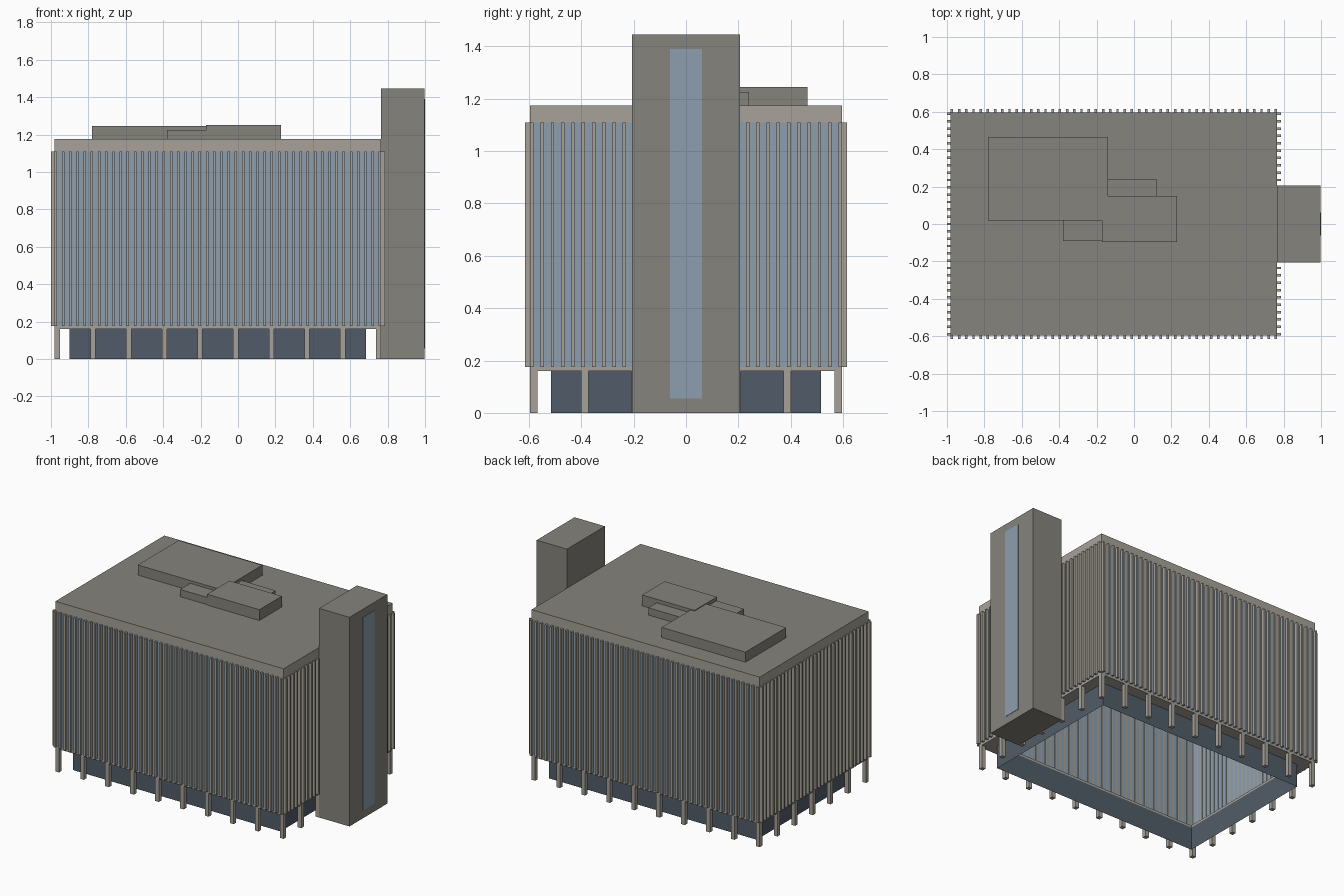
import bpy, bmesh
from mathutils import Vector

cube = bpy.data.objects.get("Cube")
if cube:
    bpy.data.objects.remove(cube, do_unlink=True)


def material(name, rgb):
    m = bpy.data.materials.new(name)
    m.use_nodes = True
    m.diffuse_color = (*rgb, 1)
    bsdf = m.node_tree.nodes["Principled BSDF"]
    bsdf.inputs["Base Color"].default_value = (*rgb, 1)
    bsdf.inputs["Roughness"].default_value = 0.8
    return m


BEIGE = material("beige concrete", (0.39, 0.365, 0.32))
GREY = material("grey concrete", (0.235, 0.23, 0.2))
GLASS = material("light blue glass", (0.265, 0.345, 0.42))
DARK = material("dark blue glass", (0.083, 0.108, 0.14))


def boxes(name, spans, mats, walls_only=False):
    """One object from boxes given as (x0, x1, y0, y1, z0, z1).
    A second material goes on upward faces; walls_only leaves top and bottom open."""
    bm = bmesh.new()
    for x0, x1, y0, y1, z0, z1 in spans:
        geom = bmesh.ops.create_cube(bm, size=1)
        lo, hi = Vector((x0, y0, z0)), Vector((x1, y1, z1))
        for v in geom["verts"]:
            v.co = Vector([(a + b) / 2 + c * (b - a) for a, b, c in zip(lo, hi, v.co)])
    bm.normal_update()
    if walls_only:
        caps = [f for f in bm.faces if abs(f.normal.z) > 0.5]
        bmesh.ops.delete(bm, geom=caps, context="FACES_ONLY")
    if len(mats) > 1:
        for f in bm.faces:
            f.material_index = int(f.normal.z > 0.5)
    mesh = bpy.data.meshes.new(name)
    bm.to_mesh(mesh)
    bm.free()
    for m in mats:
        mesh.materials.append(m)
    ob = bpy.data.objects.new(name, mesh)
    bpy.context.collection.objects.link(ob)
    return ob


def spread(a, b, n):
    return [a + (b - a) * i / (n - 1) for i in range(n)]


# Main levels and footprint
X0, X1, Y = -0.98, 0.765, 0.595
SOFFIT, FLOOR, BAND, ROOF = 0.16, 0.175, 1.11, 1.175
IN = 0.08                       # lobby setback
TOWER_Y = 0.207

# Recessed lobby, hollow office block, and roof slab
boxes("lobby_walls", [(X0 + IN, X1 - IN, IN - Y, Y - IN, 0, SOFFIT)], [DARK], True)
boxes("window_walls", [(X0, X1, -Y, Y, FLOOR, BAND)], [GLASS], True)
boxes("roof_slab", [(X0, X1, -Y, Y, BAND, ROOF)], [BEIGE, GREY])

# Floor edge as a ring around the lobby
boxes("floor_edge", [
    (X0, X1, -Y, IN - Y, SOFFIT, FLOOR),
    (X0, X1, Y - IN, Y, SOFFIT, FLOOR),
    (X0, X0 + IN, IN - Y, Y - IN, SOFFIT, FLOOR),
    (X1 - IN, X1, IN - Y, Y - IN, SOFFIT, FLOOR)], [BEIGE])

# Ground columns around the perimeter
H = 0.014
cols = [(x, s * (Y - H)) for x in spread(X0 + H, X1 - H, 10) for s in (-1, 1)]
cols += [(x, y) for y in spread(H - Y, Y - H, 7)[1:-1] for x in (X0 + H, X1 - H)]
boxes("columns", [(x - H, x + H, y - H, y + H, 0, SOFFIT) for x, y in cols], [BEIGE])

# Vertical facade fins, five to each column bay
W, OUT, POKE = 0.0065, 0.02, 0.002
long_fins, side_fins = [], []
for x in spread(X0 + W, X1 - W, 46):
    long_fins.append((x - W, x + W, -Y - OUT, POKE - Y, FLOOR, BAND))
    long_fins.append((x - W, x + W, Y - POKE, Y + OUT, FLOOR, BAND))
for y in spread(W - Y, Y - W, 31):
    side_fins.append((X0 - OUT, X0 + POKE, y - W, y + W, FLOOR, BAND))
    if abs(y) > TOWER_Y:
        side_fins.append((X1 - POKE, X1 + OUT, y - W, y + W, FLOOR, BAND))
boxes("long_side_fins", long_fins, [BEIGE])
boxes("short_side_fins", side_fins, [BEIGE])

# Stair tower with its tall window strip
boxes("stair_tower", [(X1, 0.997, -TOWER_Y, TOWER_Y, 0, 1.445)], [GREY])
boxes("tower_window", [(0.994, 1.0, -0.062, 0.062, 0.055, 1.39)], [GLASS])

# Rooftop plant rooms
boxes("large_plant_room", [(-0.78, -0.14, 0.02, 0.465, ROOF, 1.245)], [GREY])
boxes("centre_plant_room", [(-0.17, 0.23, -0.095, 0.15, ROOF, 1.25)], [GREY])
boxes("low_plant_rooms", [(-0.38, -0.17, -0.09, 0.02, ROOF, 1.225),
                          (-0.14, 0.12, 0.15, 0.24, ROOF, 1.225)], [GREY])
